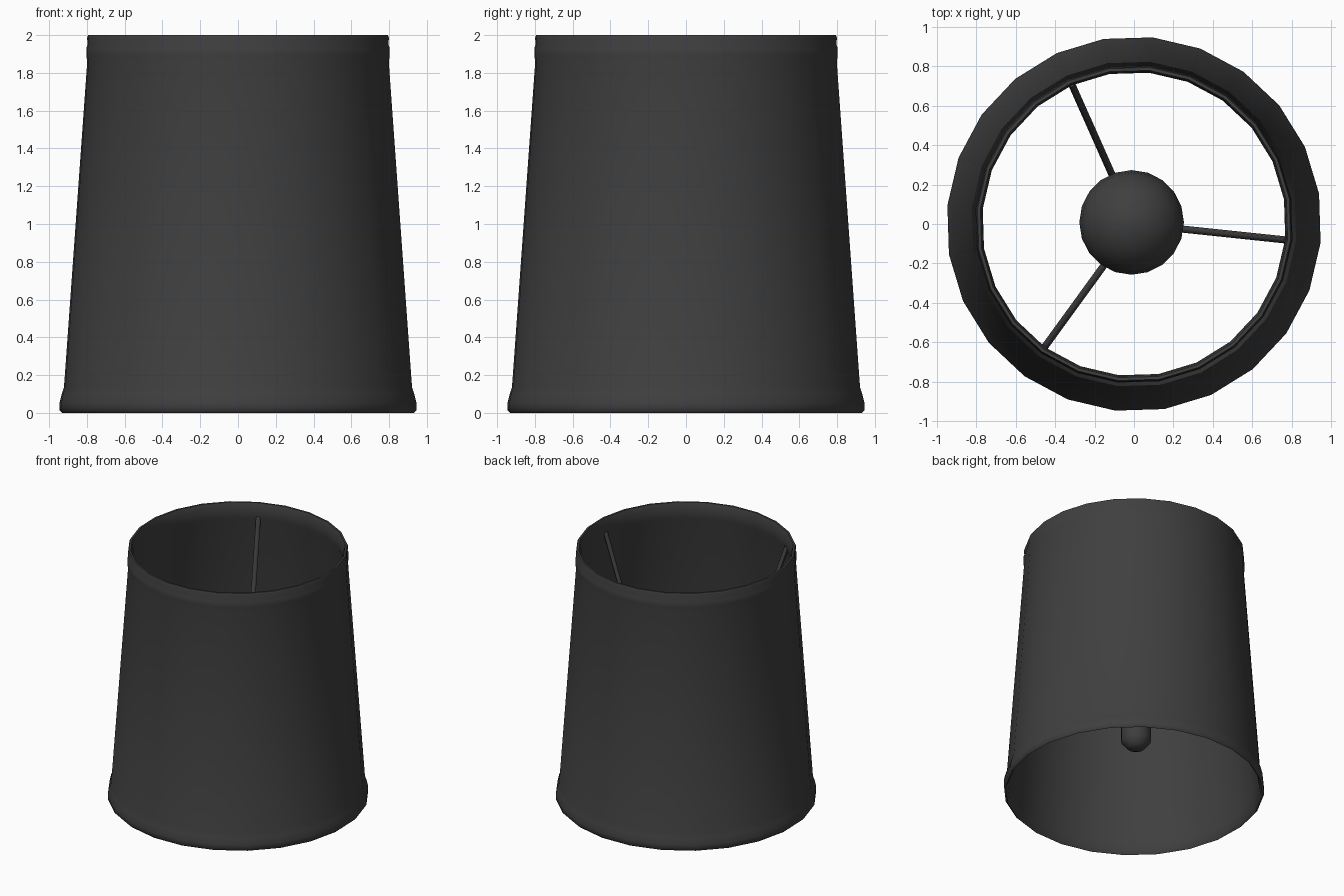
import bpy, math

if "Cube" in bpy.data.objects:
    bpy.data.objects.remove(bpy.data.objects["Cube"])

dark = bpy.data.materials.new("dark_fabric")
dark.diffuse_color = (0.05, 0.05, 0.05, 1)
dark.use_nodes = True
dark.node_tree.nodes["Principled BSDF"].inputs["Base Color"].default_value = dark.diffuse_color


def finish(ob, angle=50):
    ob.data.materials.append(dark)
    bpy.ops.object.select_all(action='DESELECT')
    ob.select_set(True)
    bpy.context.view_layer.objects.active = ob
    bpy.ops.object.shade_smooth_by_angle(angle=math.radians(angle))


def lathe(name, profile, sides, turn=0.0, closed=False, centre=(0, 0)):
    """Spin an (r, z) profile, listed bottom to top on the outside, around z."""
    verts, faces, n = [], [], len(profile)
    for i in range(sides):
        a = math.radians(turn) + 2 * math.pi * i / sides
        verts += [(centre[0] + r * math.cos(a), centre[1] + r * math.sin(a), z) for r, z in profile]
    for i in range(sides):
        j = (i + 1) % sides
        for k in range(n if closed else n - 1):
            m = (k + 1) % n
            faces.append((i * n + k, j * n + k, j * n + m, i * n + m))
    if not closed:  # flat end caps
        faces.append([i * n for i in reversed(range(sides))])
        faces.append([i * n + n - 1 for i in range(sides)])
    mesh = bpy.data.meshes.new(name)
    mesh.from_pydata(verts, [], faces)
    ob = bpy.data.objects.new(name, mesh)
    bpy.context.collection.objects.link(ob)
    finish(ob)
    return ob


# tapered shade with thickened hems, outside going up and inside coming down
lathe("shade", [
    (0.935, 0.0), (0.95, 0.015), (0.95, 0.05), (0.938, 0.10), (0.926, 0.135),
    (0.802, 1.86), (0.807, 1.89), (0.807, 1.93), (0.80, 1.95), (0.803, 1.985), (0.797, 2.0),
    (0.782, 2.0), (0.775, 1.98), (0.770, 1.93), (0.772, 1.88), (0.782, 1.85),
    (0.906, 0.135), (0.910, 0.08), (0.920, 0.02)], 24, turn=9.3, closed=True)

# bulb with screw base
centre = (-0.012, 0.008)
sphere = [(0.265 * math.cos(math.radians(t)), 0.98 + 0.265 * math.sin(math.radians(t)))
          for t in (-35, -18, 0, 18, 36, 54, 70, 82)]
lathe("bulb", [(0.11, 0.60), (0.125, 0.66), (0.16, 0.74)] + sphere + [(0.01, 1.245)],
      20, centre=centre)
lathe("bulb_base", [(0.03, 0.35), (0.065, 0.365), (0.11, 0.42), (0.11, 0.61)], 16, centre=centre)

# ring that carries the bulb
lathe("holder_ring", [(0.11, 0.61), (0.14, 0.61), (0.14, 0.65), (0.11, 0.65)], 20,
      closed=True, centre=centre)

# three bent spokes from the top hem down to the ring
for i in range(3):
    a = math.radians(-6 + 120 * i)
    path = [(0.778, 1.89), (0.60, 1.41), (0.37, 0.93), (0.12, 0.63)]
    cu = bpy.data.curves.new("spoke", 'CURVE')
    cu.dimensions = '3D'
    cu.bevel_depth = 0.018
    cu.bevel_resolution = 1
    cu.use_fill_caps = True
    sp = cu.splines.new('POLY')
    sp.points.add(len(path) - 1)
    for p, (r, z) in zip(sp.points, path):
        p.co = (r * math.cos(a), r * math.sin(a), z, 1)
    ob = bpy.data.objects.new(f"spoke_{i + 1}", cu)
    bpy.context.collection.objects.link(ob)
    bpy.ops.object.select_all(action='DESELECT')
    ob.select_set(True)
    bpy.context.view_layer.objects.active = ob
    bpy.ops.object.convert(target='MESH')
    finish(bpy.context.object, 60)
